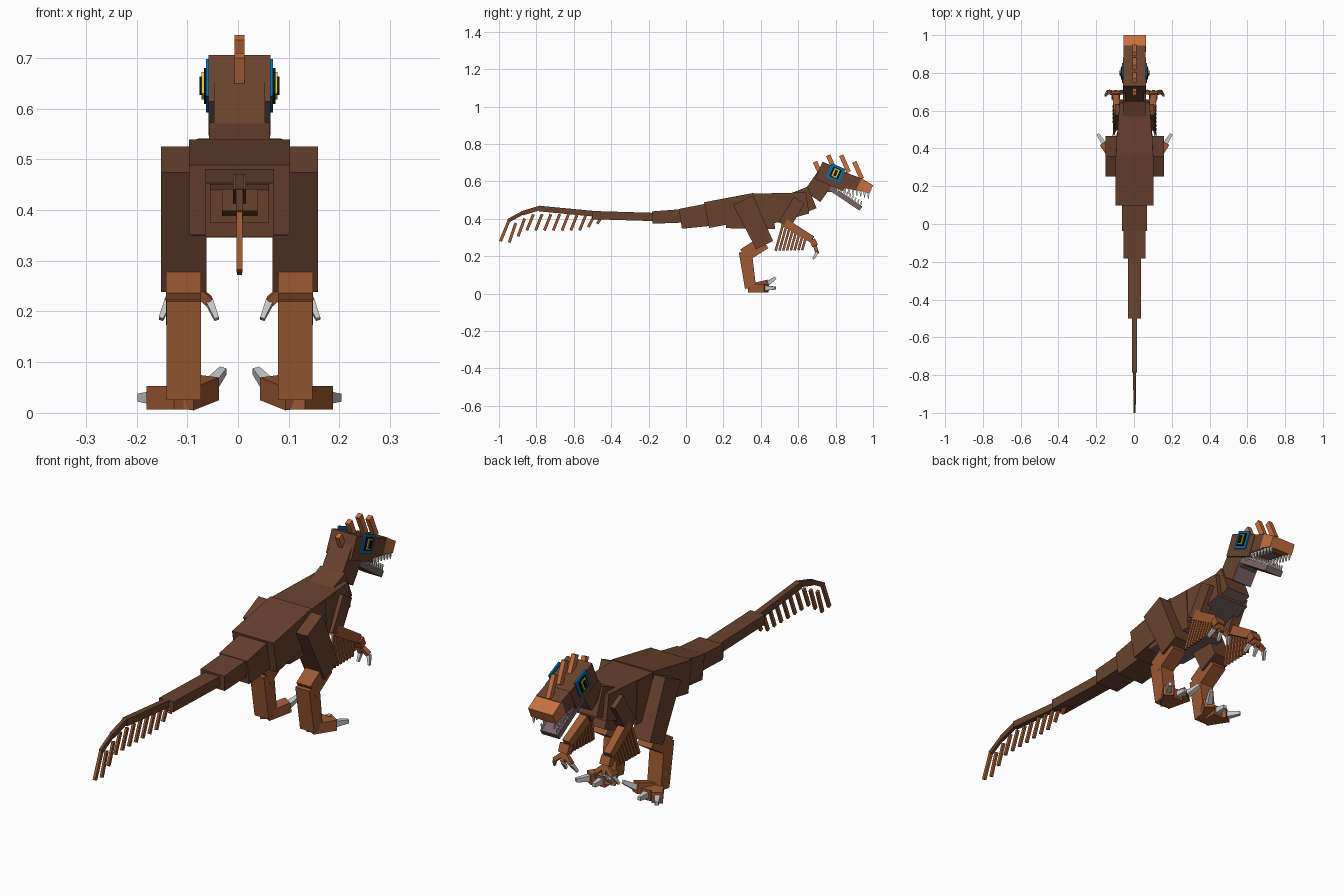
import bpy
import bmesh
from mathutils import Vector

if "Cube" in bpy.data.objects:
    bpy.data.objects.remove(bpy.data.objects["Cube"], do_unlink=True)


def linear(channel):
    return ((channel + 0.055) / 1.055) ** 2.4


def material(name, red, green, blue):
    color = (linear(red), linear(green), linear(blue), 1)
    made = bpy.data.materials.new(name)
    made.use_nodes = True
    made.diffuse_color = color
    made.node_tree.nodes["Principled BSDF"].inputs["Base Color"].default_value = color
    return made


BROWN = material("brown hide", red=0.41, green=0.26, blue=0.18)
TAN = material("tan skin", red=0.61, green=0.35, blue=0.2)
ORANGE = material("orange crest", red=0.78, green=0.44, blue=0.25)
MAUVE = material("mauve underside", red=0.48, green=0.39, blue=0.41)
CLAW = material("grey claw", red=0.78, green=0.78, blue=0.78)
TOOTH = material("pale tooth", red=0.9, green=0.88, blue=0.84)
BLUE = material("blue eye patch", red=0, green=0.44, blue=0.7)
YELLOW = material("yellow iris", red=0.88, green=0.78, blue=0.16)
BLACK = material("black pupil", red=0.05, green=0.05, blue=0.05)


def bar(name, start, end, width, thick, color, narrow=1, thin=1, underside=None):
    """Box from start to end; narrow and thin scale the far end's width and thickness."""
    start, end = Vector(start), Vector(end)
    span = end - start
    along = span.normalized()
    sideways = Vector((1, 0, 0))
    across = (sideways - along * sideways.dot(along)).normalized()
    up = across.cross(along)
    bm = bmesh.new()
    bmesh.ops.create_cube(bm, size=1)
    for vert in bm.verts:
        x, y, z = vert.co
        if y > 0:
            x, z = x * narrow, z * thin
        vert.co = (start + end) / 2 + across * x * width + span * y + up * z * thick
    bm.normal_update()
    mesh = bpy.data.meshes.new(name)
    mesh.materials.append(color)
    if underside:
        mesh.materials.append(underside)
        for face in bm.faces:
            face.material_index = int(face.normal.dot(up) < -0.8)
    bm.to_mesh(mesh)
    bm.free()
    part = bpy.data.objects.new(name, mesh)
    bpy.context.collection.objects.link(part)


def spine(name, start, end, **shape):
    """Bar on the midline between two (y, z) points."""
    bar(name, (MIDLINE, *start), (MIDLINE, *end), **shape)


MIDLINE = 0.003

# Torso and neck
spine("hips", (0.11, 0.42), (0.375, 0.47), width=0.2, thick=0.14, color=BROWN)
spine("torso", (0.21, 0.425), (0.47, 0.44), width=0.19, thick=0.15, color=BROWN, thin=1.25, underside=MAUVE)
spine("chest", (0.35, 0.44), (0.65, 0.485), width=0.2, thick=0.19, color=BROWN, narrow=0.8, thin=0.6, underside=MAUVE)
spine("lower_neck", (0.55, 0.465), (0.675, 0.515), width=0.12, thick=0.125, color=BROWN, underside=MAUVE)
spine("upper_neck", (0.675, 0.52), (0.77, 0.655), width=0.1, thick=0.105, color=BROWN, underside=MAUVE)

# Tail
spine("tail_root", (-0.03, 0.4), (0.14, 0.425), width=0.134, thick=0.107, color=BROWN, thin=1.15)
spine("tail_base", (-0.18, 0.407), (0, 0.417), width=0.116, thick=0.066, color=BROWN, thin=1.1)
spine("tail_middle", (-0.5, 0.42), (-0.17, 0.41), width=0.07, thick=0.044, color=BROWN)
spine("tail_thin", (-0.785, 0.455), (-0.49, 0.427), width=0.026, thick=0.03, color=BROWN)
spine("tail_end", (-0.875, 0.43), (-0.775, 0.46), width=0.016, thick=0.024, color=BROWN)
spine("tail_tip", (-0.95, 0.39), (-0.87, 0.434), width=0.013, thick=0.02, color=BROWN)
spine("tail_plume", (-0.945, 0.395), (-0.992, 0.28), width=0.012, thick=0.016, color=TAN)

# Tail feathers, hanging lower at the tip and shorter toward the body
for i in range(11):
    y = -0.945 + 0.047 * i
    root = (y + 0.035, 0.425 + min(0, y + 0.85) / 2)
    drop = 0.338 - 0.032 * max(0, 2 - i) + 0.018 * max(0, i - 8)
    spine(f"tail_feather_{i}", root, (y, drop), width=0.01, thick=0.015, color=TAN)

# Head and jaw
spine("skull", (0.71, 0.66), (0.86, 0.593), width=0.122, thick=0.1, color=BROWN, underside=MAUVE)
spine("muzzle", (0.83, 0.61), (0.937, 0.582), width=0.118, thick=0.085, color=BROWN, thin=0.8, underside=MAUVE)
spine("snout", (0.925, 0.587), (0.99, 0.557), width=0.119, thick=0.066, color=ORANGE, thin=0.75)
spine("lower_jaw", (0.75, 0.58), (0.935, 0.455), width=0.1, thick=0.027, color=MAUVE, narrow=0.85, underside=BROWN)
spine("mouth_lining", (0.72, 0.57), (0.79, 0.575), width=0.08, thick=0.06, color=MAUVE)

# Crest feathers, the middle two standing higher
for i in range(4):
    y = 0.69 + 0.07 * i
    tip = 0.74 if i in (1, 2) else 0.705
    spine(f"crest_feather_{i}", (y + 0.04, tip - 0.09), (y, tip), width=0.02, thick=0.024, color=ORANGE)


def eye(side, at):
    """Stacked plates lying along the slope of the skull."""
    slope = Vector((0, 0.9, -0.4))
    plates = (("patch", BLUE, 0.08, 0.08), ("socket", BLACK, 0.05, 0.056),
              ("iris", YELLOW, 0.03, 0.046), ("pupil", BLACK, 0.014, 0.034))
    for layer, (plate, color, length, height) in enumerate(plates):
        middle = at(0.0625 + 0.004 * layer, 0.8, 0.645)
        half = slope * length / 2
        bar(f"{side}_eye_{plate}", middle - half, middle + half, width=0.008, thick=height, color=color)


def teeth(side, at):
    """Matching rows along the upper and lower jaw."""
    rows = (("upper", at(0.05, 0.81, 0.575), at(0.05, 0.975, 0.54), Vector((0, 0, -0.03))),
            ("lower", at(0.043, 0.81, 0.55), at(0.038, 0.93, 0.47), Vector((0, 0.01, 0.025))))
    for row, back, front, point in rows:
        for i in range(9):
            gum = back.lerp(front, i / 8)
            bar(f"{side}_{row}_tooth_{i}", gum, gum + point, width=0.009, thick=0.012,
                color=TOOTH, narrow=0.4, thin=0.4)


def leg(side, at, out):
    """Thigh, shin, ankle and three clawed toes; the inner toe is raised."""
    knee, hock, heel = at(0.11, 0.42, 0.275), at(0.11, 0.31, 0.205), at(0.11, 0.345, 0.03)
    bar(f"{side}_thigh", at(0.11, 0.305, 0.5), at(0.11, 0.42, 0.26), width=0.09, thick=0.118, color=BROWN, thin=0.85)
    bar(f"{side}_shin", knee, hock, width=0.069, thick=0.075, color=TAN)
    bar(f"{side}_ankle", hock + Vector((0, 0.007, 0.02)), heel, width=0.068, thick=0.07, color=TAN, thin=0.85)
    for toe, fan, lift in (("outer", 0.55, 0), ("middle", 0, 0), ("inner", -0.5, 0.2)):
        heading = Vector((out * fan, 0.85, lift))
        tip = heel + heading * 0.1
        claw_tip = tip + heading * 0.055 + Vector((0, 0, lift / 9))
        bar(f"{side}_{toe}_toe", heel, tip, width=0.045, thick=0.046, color=TAN)
        bar(f"{side}_{toe}_toe_claw", tip, claw_tip, width=0.024, thick=0.026, color=CLAW, narrow=0.6, thin=0.6)


def arm(side, at, out):
    """Upper arm, feathered forearm, hand and three clawed fingers."""
    elbow, wrist, palm = at(0.088, 0.52, 0.385), at(0.1, 0.675, 0.29), at(0.1, 0.69, 0.255)
    bar(f"{side}_upper_arm", at(0.082, 0.605, 0.5), at(0.085, 0.525, 0.365), width=0.044, thick=0.068, color=BROWN)
    bar(f"{side}_forearm", elbow, wrist, width=0.036, thick=0.045, color=TAN, narrow=0.9, thin=0.85)
    bar(f"{side}_hand", wrist, palm, width=0.045, thick=0.032, color=TAN)
    for i in range(8):
        root = elbow.lerp(wrist, i / 9) + Vector((out * 0.008, 0, -0.01))
        length = 0.145 - 0.011 * i
        tip = root + Vector((out * 0.1, -0.28, -1)) * length
        bar(f"{side}_arm_feather_{i}", root, tip, width=0.009, thick=0.013, color=TAN)
    for finger, fan in (("outer", out), ("middle", 0), ("inner", -out)):
        knuckle = palm + Vector((fan * 0.04, 0.01, -0.035))
        claw_tip = knuckle + Vector((fan * 0.015, -0.02, -0.035))
        bar(f"{side}_{finger}_finger", palm, knuckle, width=0.018, thick=0.02, color=TAN)
        bar(f"{side}_{finger}_finger_claw", knuckle, claw_tip, width=0.015, thick=0.017, color=CLAW, narrow=0.6, thin=0.6)


# Mirrored parts
for side, out in (("left", 1), ("right", -1)):
    def at(x, y, z):
        return Vector((MIDLINE + out * x, y, z))

    eye(side, at)
    teeth(side, at)
    leg(side, at, out)
    arm(side, at, out)
